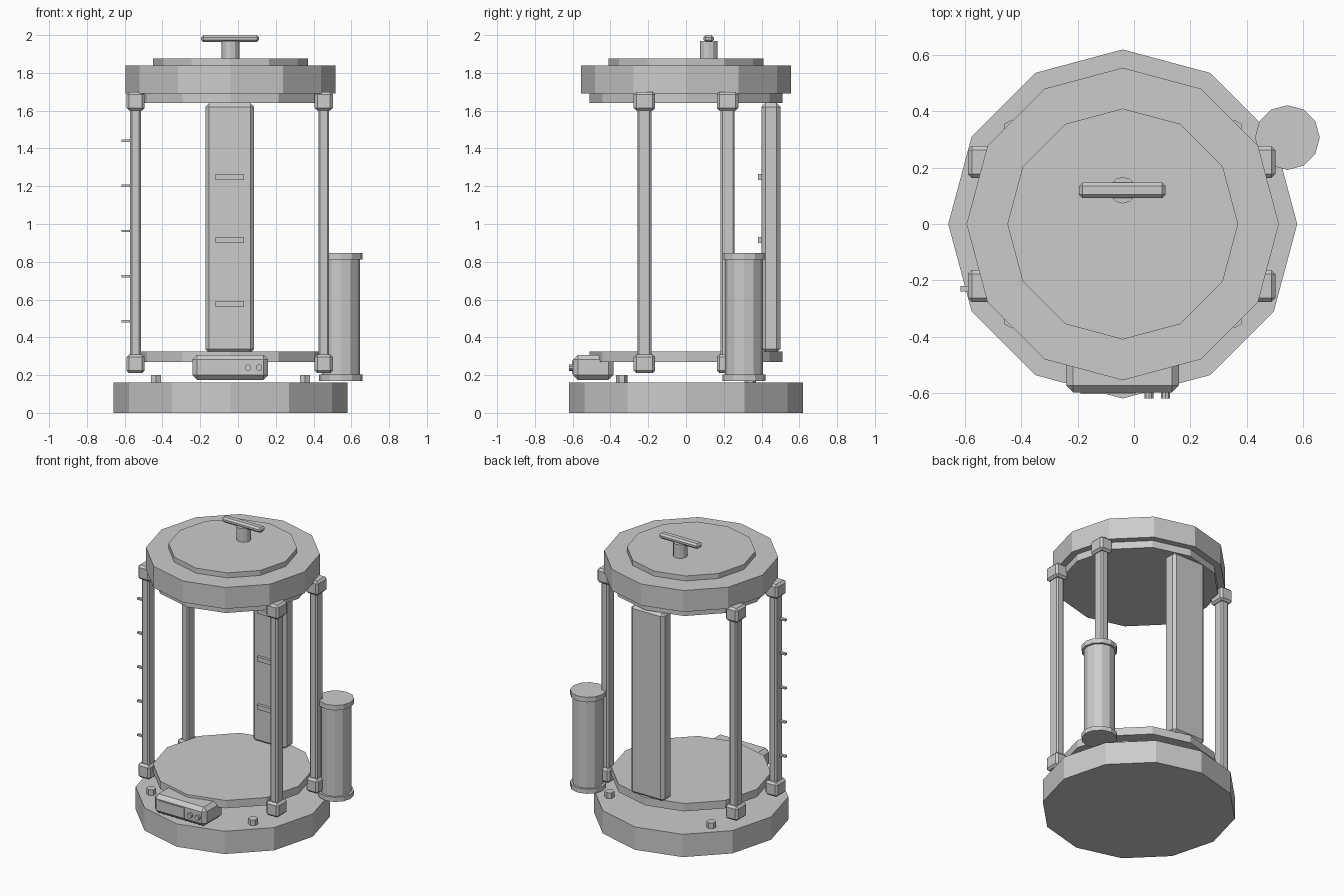
import bpy, bmesh, math
from mathutils import Matrix

if "Cube" in bpy.data.objects:
    bpy.data.objects.remove(bpy.data.objects["Cube"])

CX = -0.04  # axis of the round frame

grey = bpy.data.materials.new("plain grey")
grey.diffuse_color = (0.6, 0.6, 0.6, 1)
grey.use_nodes = True
grey.node_tree.nodes["Principled BSDF"].inputs["Base Color"].default_value = grey.diffuse_color


def finish(name, bm):
    me = bpy.data.meshes.new(name)
    bm.to_mesh(me)
    bm.free()
    me.materials.append(grey)
    ob = bpy.data.objects.new(name, me)
    bpy.context.collection.objects.link(ob)
    return ob


def box(name, x, y, z, bevel=0):
    """Box from (min, max) ranges, with an optional chamfer."""
    bm = bmesh.new()
    bmesh.ops.create_cube(bm, size=1)
    for v in bm.verts:
        for i, (lo, hi) in enumerate((x, y, z)):
            v.co[i] = lo if v.co[i] < 0 else hi
    if bevel:
        bmesh.ops.bevel(bm, geom=bm.edges[:], offset=bevel, segments=1,
                        profile=0.5, affect='EDGES')
    return finish(name, bm)


def drum(name, x, y, z0, z1, r, sides=12):
    """Upright prism with a corner pointing along +y."""
    bm = bmesh.new()
    bmesh.ops.create_cone(bm, cap_ends=True, segments=sides, radius1=r,
                          radius2=r, depth=z1 - z0)
    bm.verts.ensure_lookup_table()
    c = bm.verts[0].co
    turn = math.pi / 2 - math.atan2(c.y, c.x)
    bm.transform(Matrix.Translation((x, y, (z0 + z1) / 2)) @ Matrix.Rotation(turn, 4, 'Z'))
    return finish(name, bm)


# Round base, floor and lid
drum("base", CX, 0, 0, 0.16, 0.62)
drum("floor_plate", CX, 0, 0.27, 0.325, 0.51)
drum("lid_underside", CX, 0, 1.64, 1.69, 0.51)
drum("lid", CX, 0, 1.69, 1.84, 0.555)
drum("lid_top", CX, 0, 1.84, 1.875, 0.41)

# Handle on the lid
drum("handle_stem", CX, 0.12, 1.875, 1.97, 0.047)
box("handle_bar", (-0.195, 0.112), (0.092, 0.147), (1.963, 2.0), 0.012)

# Four posts with end blocks, and four studs on the base
for sx in (-1, 1):
    for sy in (-1, 1):
        x, y = CX - 0.004 + sx * 0.498, sy * 0.22
        box("post", (x - 0.029, x + 0.029), (y - 0.038, y + 0.038), (0.25, 1.66), 0.01)
        for z in (0.26, 1.65):
            box("post_block", (x - 0.048, x + 0.048), (y - 0.057, y + 0.057),
                (z - 0.05, z + 0.05), 0.014)
        drum("base_stud", CX + sx * 0.395, sy * 0.34, 0.16, 0.2, 0.031, 6)

# Scale marks on the front left post
for i in range(5):
    z = 0.485 + i * 0.239
    box("scale_mark", (-0.617, -0.565), (-0.24, -0.22), (z - 0.006, z + 0.006))

# Back panel with three ledges
box("back_panel", (-0.173, 0.085), (0.4, 0.5), (0.318, 1.64), 0.02)
for z in (0.577, 0.915, 1.25):
    box("panel_ledge", (-0.12, 0.033), (0.38, 0.41), (z - 0.016, z + 0.016))

# Control box with display and two knobs
box("control_box", (-0.242, 0.16), (-0.598, -0.385), (0.175, 0.307), 0.025)
box("display", (-0.19, 0.005), (-0.604, -0.596), (0.205, 0.277))
for x in (0.053, 0.112):
    ob = drum("knob", 0, 0, -0.012, 0.012, 0.017, 10)
    ob.data.transform(Matrix.Translation((x, -0.608, 0.24)) @ Matrix.Rotation(math.pi / 2, 4, 'X'))

# Side tank
drum("tank_body", 0.545, 0.307, 0.18, 0.84, 0.1)
drum("tank_foot", 0.545, 0.307, 0.17, 0.202, 0.115)
drum("tank_cap", 0.545, 0.307, 0.812, 0.847, 0.115)
